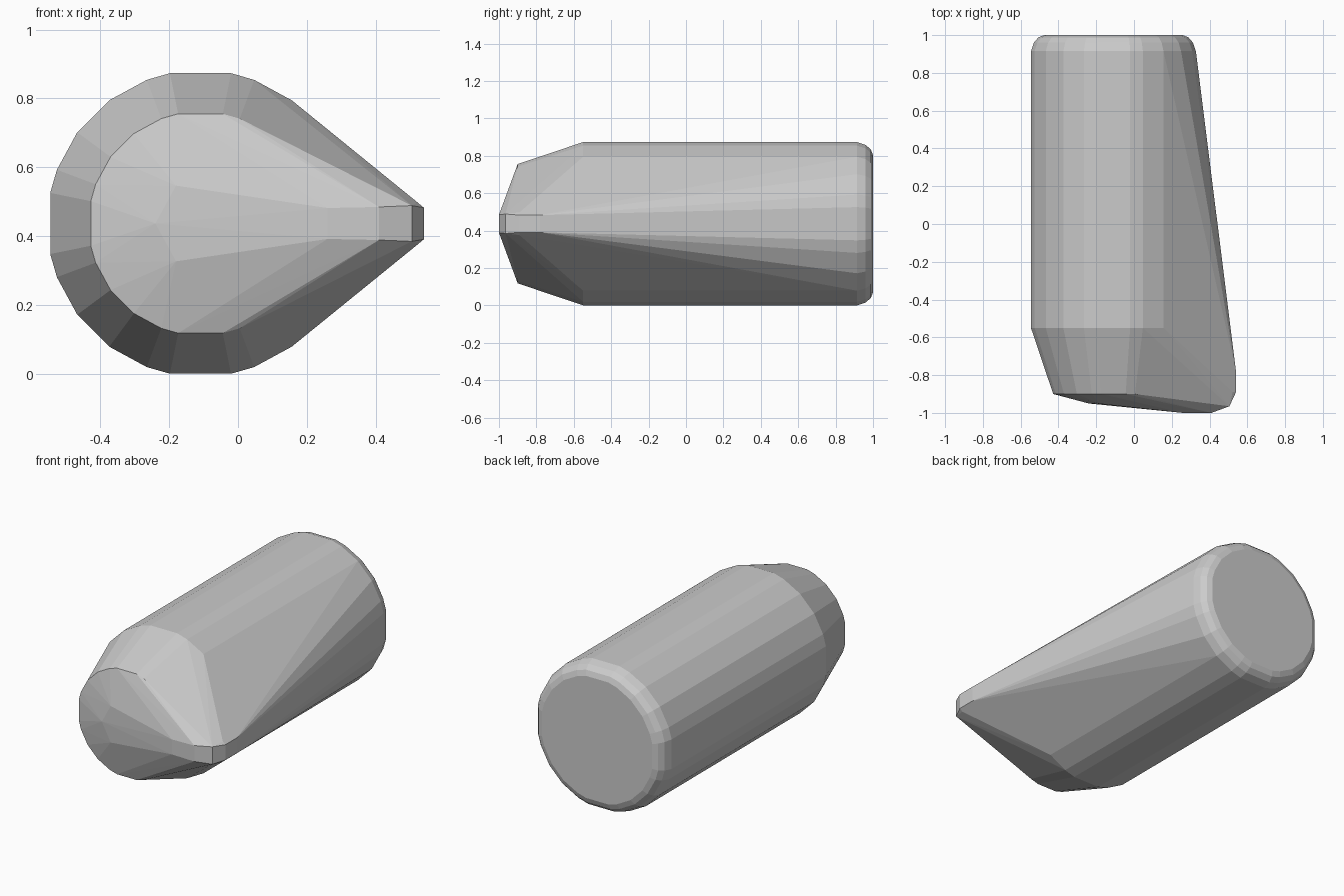
import bpy, bmesh
from math import radians, cos, sin

if "Cube" in bpy.data.objects:
    bpy.data.objects.remove(bpy.data.objects["Cube"])

CX, CZ, R = -0.109, 0.4365, 0.4455
QUARTER = [11.5, 20.5, 36.5, 53.5, 69.5, 78.5]
ANGLES = [q * 90 + a for q in range(4) for a in QUARTER]

bm = bmesh.new()


def ring(y, scale):
    for a in ANGLES:
        bm.verts.new((CX + R * scale * cos(radians(a)), y,
                      CZ + R * scale * sin(radians(a))))


def mirrored(points):
    for x, y, h in points:
        for s in (-1, 1):
            bm.verts.new((x, y, CZ + s * h))


# barrel: rounded back, straight sides, tapered front
for y, scale in [(1.0, 0.84), (0.988, 0.91), (0.96, 0.965), (0.915, 1.0),
                 (-0.55, 1.0), (-0.9, 0.73)]:
    ring(y, scale)

# shallow front bulge running into the pointed side nose
bm.verts.new((-0.24, -0.95, CZ))
mirrored([(-0.18, -0.952, 0.11), (0.26, -1.0, 0.045), (0.41, -1.0, 0.048)])

# blunt nose tip
mirrored([(0.505, -0.965, 0.052), (0.54, -0.89, 0.046), (0.54, -0.78, 0.046),
          (0.522, -0.89, 0.061), (0.522, -0.79, 0.061)])

# wrap everything in one convex skin
hull = bmesh.ops.convex_hull(bm, input=bm.verts[:])
inside = [v for v in bm.verts if not v.link_faces]
bmesh.ops.delete(bm, geom=inside, context='VERTS')
bmesh.ops.dissolve_limit(bm, angle_limit=radians(0.5), verts=bm.verts[:],
                         edges=bm.edges[:])
bmesh.ops.recalc_face_normals(bm, faces=bm.faces[:])

mesh = bpy.data.meshes.new("pointed_barrel")
bm.to_mesh(mesh)
bm.free()
body = bpy.data.objects.new("pointed_barrel", mesh)
bpy.context.collection.objects.link(body)
